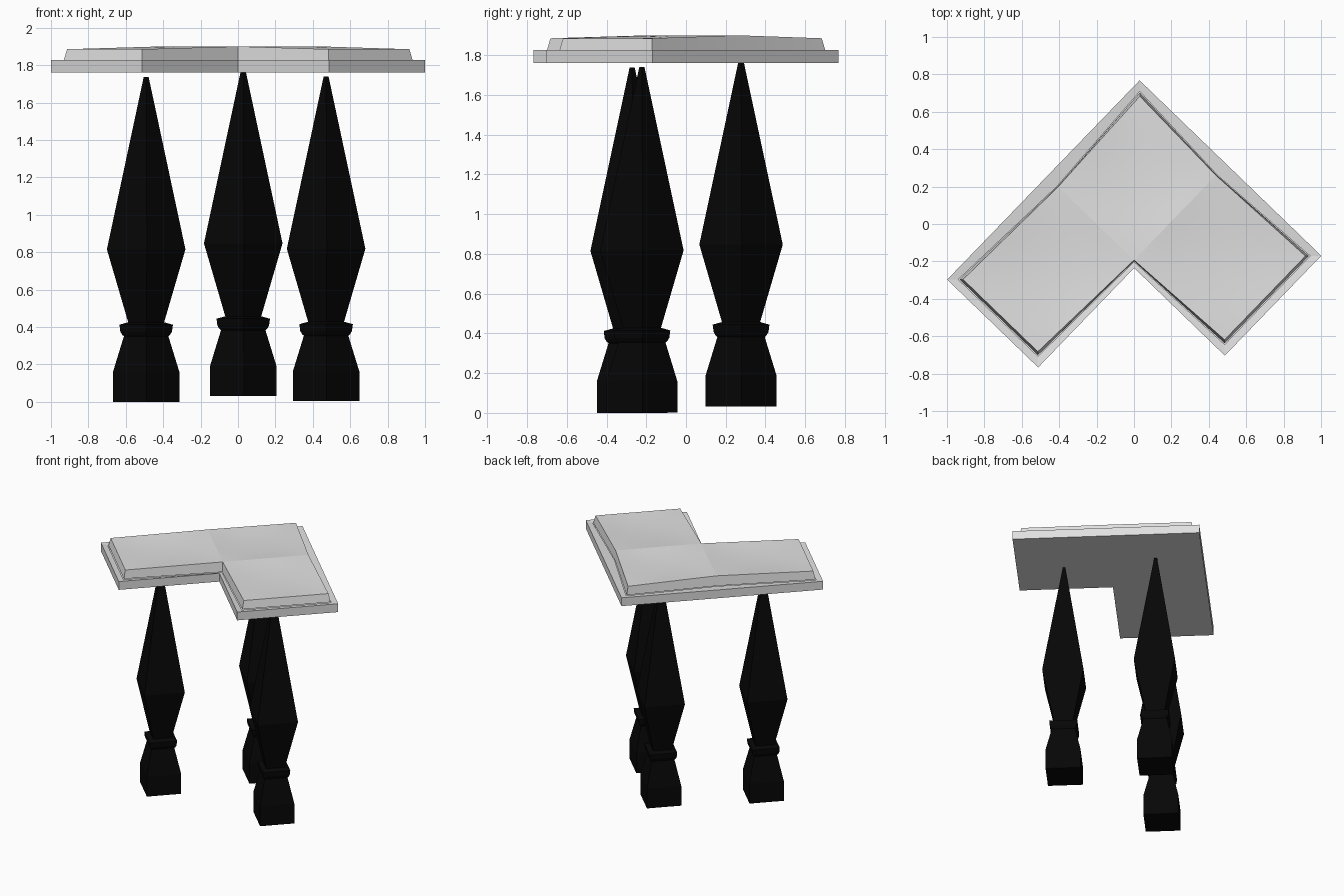
import bpy, bmesh, math
from mathutils import Vector

cube = bpy.data.objects.get("Cube")
if cube:
    bpy.data.objects.remove(cube)


def material(name, rgb):
    m = bpy.data.materials.new(name)
    m.use_nodes = True
    color = (*rgb, 1)
    m.diffuse_color = color
    m.node_tree.nodes["Principled BSDF"].inputs["Base Color"].default_value = color
    return m


def finish(bm, name, mat):
    mesh = bpy.data.meshes.new(name)
    bm.to_mesh(mesh)
    bm.free()
    mesh.materials.append(mat)
    ob = bpy.data.objects.new(name, mesh)
    bpy.context.collection.objects.link(ob)
    return ob


def bridge(bm, lower, upper):
    n = len(lower)
    for i in range(n):
        j = (i + 1) % n
        bm.faces.new((lower[i], lower[j], upper[j], upper[i]))


white = material("pale grey", (0.75, 0.75, 0.75))
black = material("black", (0.002, 0.002, 0.002))

# Table frame: both arms start at the back corner, at right angles
TURN = math.radians(1)
BACK = Vector((0.03, 0.768))
ARM_R = Vector((-math.cos(TURN + math.pi / 4), -math.sin(TURN + math.pi / 4)))
ARM_L = Vector((-ARM_R.y, ARM_R.x))
LEN_R, LEN_L = 1.481, 1.35
WIDE_R, WIDE_L = 0.676, 0.742


def outline(bm, edge, mid, inner, z, z_mid):
    """L-shaped ring of eight points, inset at the ends, the joints and the inner corner."""
    ci, cj = WIDE_L - inner, WIDE_R - inner
    e = edge
    pts = [(e, e, z), (ci, mid, z_mid), (LEN_R - e, e, z), (LEN_R - e, WIDE_R - e, z),
           (ci, cj, z_mid), (WIDE_L - e, LEN_L - e, z), (e, LEN_L - e, z), (mid, cj, z_mid)]
    return [bm.verts.new((*(BACK + ARM_R * s + ARM_L * t), h)) for s, t, h in pts]


def dished_panel(bm, corners, depth, steps=8):
    """Grid between four corners, sunk gently towards its middle."""
    a, b, c, d = [v.co.copy() for v in corners]
    grid = []
    for i in range(steps + 1):
        u = i / steps
        row = []
        for j in range(steps + 1):
            w = j / steps
            p = a.lerp(b, u).lerp(d.lerp(c, u), w)
            p.z -= depth * 16 * u * (1 - u) * w * (1 - w)
            row.append(bm.verts.new(p))
        grid.append(row)
    for i in range(steps):
        for j in range(steps):
            bm.faces.new((grid[i][j], grid[i + 1][j], grid[i + 1][j + 1], grid[i][j + 1]))


# Slab: closed underside and sides, with a rim sloping in to the cushion opening
bm = bmesh.new()
bottom = outline(bm, 0, 0, 0, 1.76, 1.76)
top = outline(bm, 0, 0, 0, 1.826, 1.826)
rim = outline(bm, 0.042, 0.076, 0.024, 1.82, 1.82)
bridge(bm, bottom, top)
bridge(bm, top, rim)
bm.faces.new(bottom[::-1])
finish(bm, "table_slab", white)

# Raised top: three softly dished panels with sloping walls
bm = bmesh.new()
base = outline(bm, 0.047, 0.078, 0.026, 1.822, 1.822)
crown = outline(bm, 0.06, 0.082, 0.03, 1.885, 1.9)
bridge(bm, base, crown)
for panel in ((0, 1, 4, 7), (1, 2, 3, 4), (7, 4, 5, 6)):
    dished_panel(bm, [crown[i] for i in panel], 0.014)
raised = finish(bm, "raised_top", white)
bpy.context.view_layer.objects.active = raised
raised.select_set(True)
bpy.ops.object.shade_smooth_by_angle(angle=math.radians(30))
raised.select_set(False)

# Legs: four-sided turned shape, given as (corner radius, height)
PROFILE = [(0.178, 0), (0.178, 0.158), (0.119, 0.35), (0.128, 0.358), (0.138, 0.375),
           (0.143, 0.412), (0.096, 0.425), (0.21, 0.815), (0.013, 1.737)]


def leg(name, x, y, z):
    bm = bmesh.new()
    rings = []
    for r, h in PROFILE:
        angles = [TURN + k * math.pi / 2 for k in range(4)]
        rings.append([bm.verts.new((x + r * math.cos(a), y + r * math.sin(a), z + h))
                      for a in angles])
    for lower, upper in zip(rings, rings[1:]):
        bridge(bm, lower, upper)
    bm.faces.new(rings[0][::-1])
    bm.faces.new(rings[-1])
    finish(bm, name, black)


leg("right_leg", -0.491, -0.271, 0)
leg("left_leg", 0.471, -0.222, 0.003)
leg("back_leg", 0.028, 0.277, 0.032)
